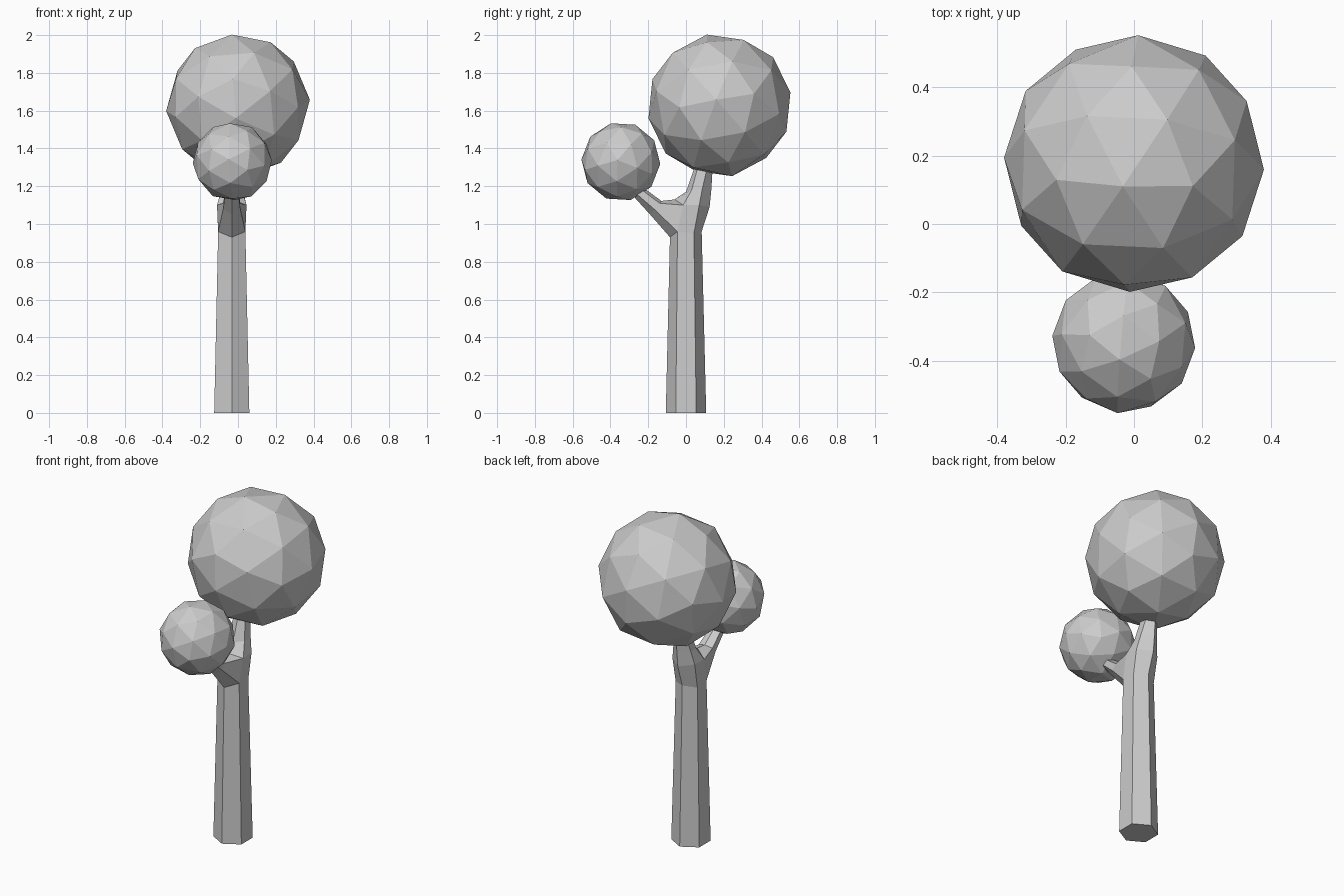
import bpy, bmesh
from math import radians
from mathutils import Euler, Matrix

if "Cube" in bpy.data.objects:
    bpy.data.objects.remove(bpy.data.objects["Cube"])

grey = bpy.data.materials.new("plain_grey")
grey.use_nodes = True
grey.diffuse_color = (0.6, 0.6, 0.6, 1)
grey.node_tree.nodes["Principled BSDF"].inputs["Base Color"].default_value = (0.6, 0.6, 0.6, 1)

TRUNK_X = -0.033


def finish(bm, name):
    bmesh.ops.recalc_face_normals(bm, faces=bm.faces)
    mesh = bpy.data.meshes.new(name)
    bm.to_mesh(mesh)
    bm.free()
    mesh.materials.append(grey)
    obj = bpy.data.objects.new(name, mesh)
    bpy.context.collection.objects.link(obj)


def hex_ring(bm, front, side_a, side_b, back):
    """Six-sided ring, mirrored about the trunk axis; points are (half width, y, z)."""
    pts = [front, side_a, side_b, back]
    pts += [(-w, y, z) for w, y, z in (side_b, side_a)]
    return [bm.verts.new((TRUNK_X + w, y, z)) for w, y, z in pts]


def bridge(bm, lower, upper, skip=()):
    for i in range(6):
        if i not in skip:
            j = (i + 1) % 6
            bm.faces.new((lower[i], lower[j], upper[j], upper[i]))


# Trunk with a fork: the rear branch continues upward, the front one splits off
bm = bmesh.new()
base = hex_ring(bm, (0, -.107, 0), (.093, -.054, 0), (.093, .054, 0), (0, .107, 0))
neck = hex_ring(bm, (0, -.085, .93), (.072, -.045, .96), (.072, .042, .95), (0, .083, .96))
fork = hex_ring(bm, (0, -.06, 1.13), (.078, -.015, 1.10), (.074, .07, 1.10), (0, .125, 1.09))
rear_tip = hex_ring(bm, (0, .045, 1.30), (.035, .065, 1.31), (.035, .115, 1.31), (0, .142, 1.31))
bridge(bm, base, neck)
bridge(bm, neck, fork, skip=(0, 5))
# crotch between the branches
crotch = hex_ring(bm, (0, .0, 1.17), (.055, .03, 1.18), (.058, .085, 1.18), (0, .134, 1.18))
bridge(bm, fork, crotch)
bridge(bm, crotch, rear_tip)
bm.faces.new(base)
bm.faces.new(rear_tip)

# Front branch grows from the open front of the fork
root = [neck[0], neck[1], fork[1], fork[0], fork[5], neck[5]]
mid = hex_ring(bm, (0, -.19, 1.05), (.045, -.17, 1.08), (.045, -.14, 1.11), (0, -.13, 1.122))
front_tip = hex_ring(bm, (0, -.29, 1.16), (.034, -.28, 1.175), (.034, -.26, 1.2), (0, -.25, 1.21))
bridge(bm, root, mid)
bridge(bm, mid, front_tip)
bm.faces.new(front_tip)
finish(bm, "forked_trunk")


# Faceted leaf crowns
def crown(name, radius, centre, turn):
    bm = bmesh.new()
    place = Matrix.Translation(centre) @ Euler([radians(a) for a in turn]).to_matrix().to_4x4()
    bmesh.ops.create_icosphere(bm, subdivisions=2, radius=radius, matrix=place)
    finish(bm, name)


crown("large_crown", .382, (0, .177, 1.628), (25, 15, 40))
crown("small_crown", .21, (-.03, -.345, 1.33), (35, 20, 10))
